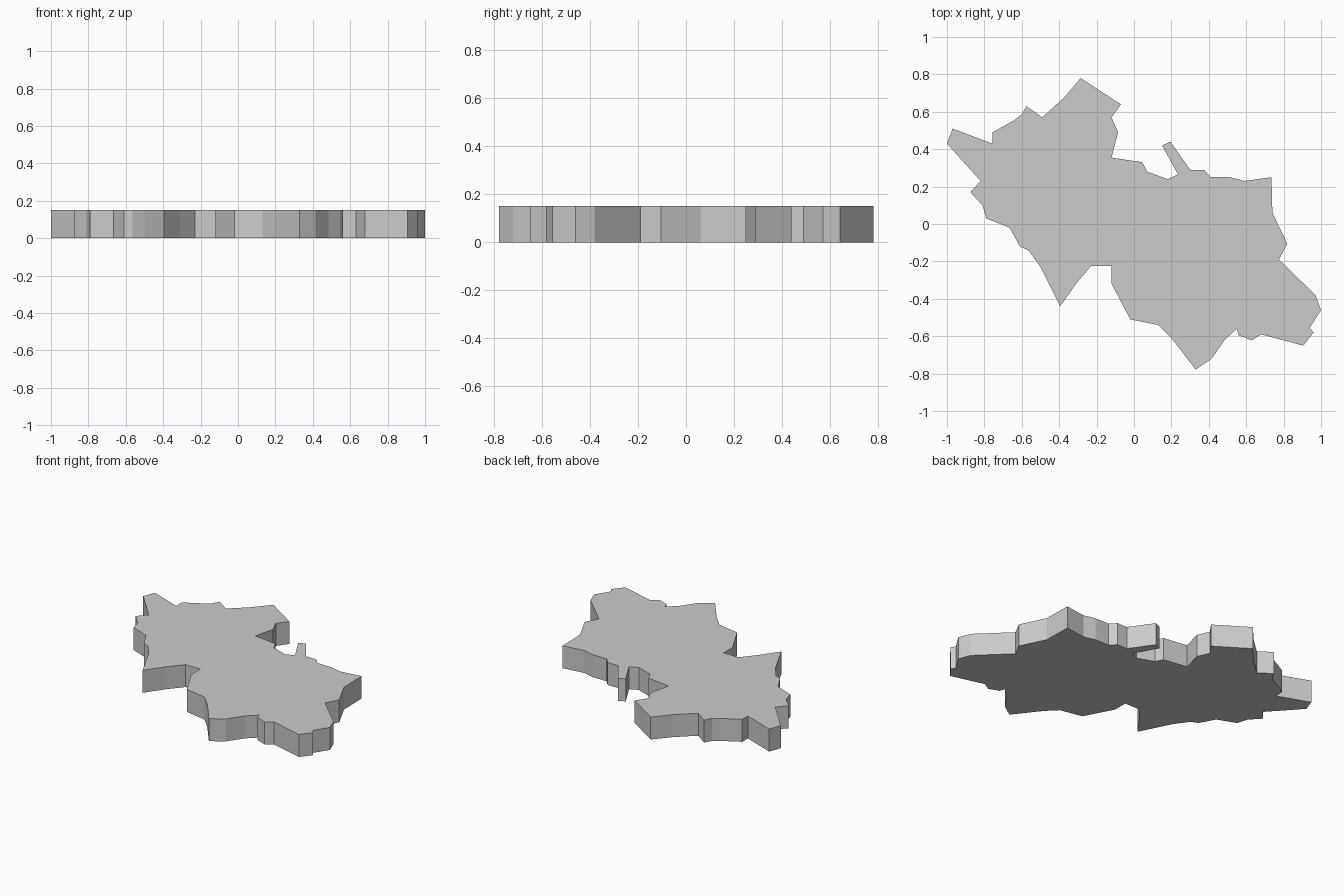
import bpy
import bmesh

if "Cube" in bpy.data.objects:
    bpy.data.objects.remove(bpy.data.objects["Cube"])

HEIGHT = 0.15

# Outline seen from above, clockwise, one line per stretch of border
west_tip = [(-1.0, .43), (-.97, .51), (-.757, .43), (-.757, .49), (-.64, .555),
            (-.6, .585), (-.575, .63), (-.49, .57)]
north = [(-.375, .675), (-.285, .78), (-.07, .64), (-.12, .57), (-.085, .49),
         (-.12, .355), (.045, .33), (.07, .28), (.18, .24)]
spur = [(.235, .265), (.15, .42), (.195, .44), (.3, .29)]
east = [(.375, .29), (.41, .25), (.515, .25), (.59, .23), (.735, .25),
        (.74, .06), (.82, -.105), (.775, -.19), (.97, -.38), (1.0, -.46)]
south_east = [(.94, -.555), (.96, -.58), (.905, -.65), (.68, -.59), (.63, -.622),
              (.56, -.595), (.55, -.56), (.485, -.62), (.415, -.72), (.33, -.778)]
south = [(.2, -.61), (.13, -.54), (-.02, -.51), (-.12, -.32), (-.12, -.225),
         (-.23, -.225), (-.31, -.32), (-.395, -.44)]
south_west = [(-.5, -.23), (-.565, -.14), (-.61, -.12), (-.665, -.02), (-.79, .03),
              (-.81, .1), (-.875, .17), (-.82, .23)]
outline = west_tip + north + spur + east + south_east + south + south_west


def slab(name, points, height):
    """Extrude a closed outline straight up from z = 0."""
    bm = bmesh.new()
    base = bm.faces.new([bm.verts.new((x, y, 0)) for x, y in reversed(points)])
    top = bmesh.ops.extrude_face_region(bm, geom=[base], use_keep_orig=True)
    verts = [v for v in top["geom"] if isinstance(v, bmesh.types.BMVert)]
    bmesh.ops.translate(bm, verts=verts, vec=(0, 0, height))
    bmesh.ops.recalc_face_normals(bm, faces=bm.faces)
    mesh = bpy.data.meshes.new(name)
    bm.to_mesh(mesh)
    bm.free()
    obj = bpy.data.objects.new(name, mesh)
    bpy.context.collection.objects.link(obj)
    return obj


# Flat map-shaped plate with sheer sides
slab("region_plate", outline, HEIGHT)
